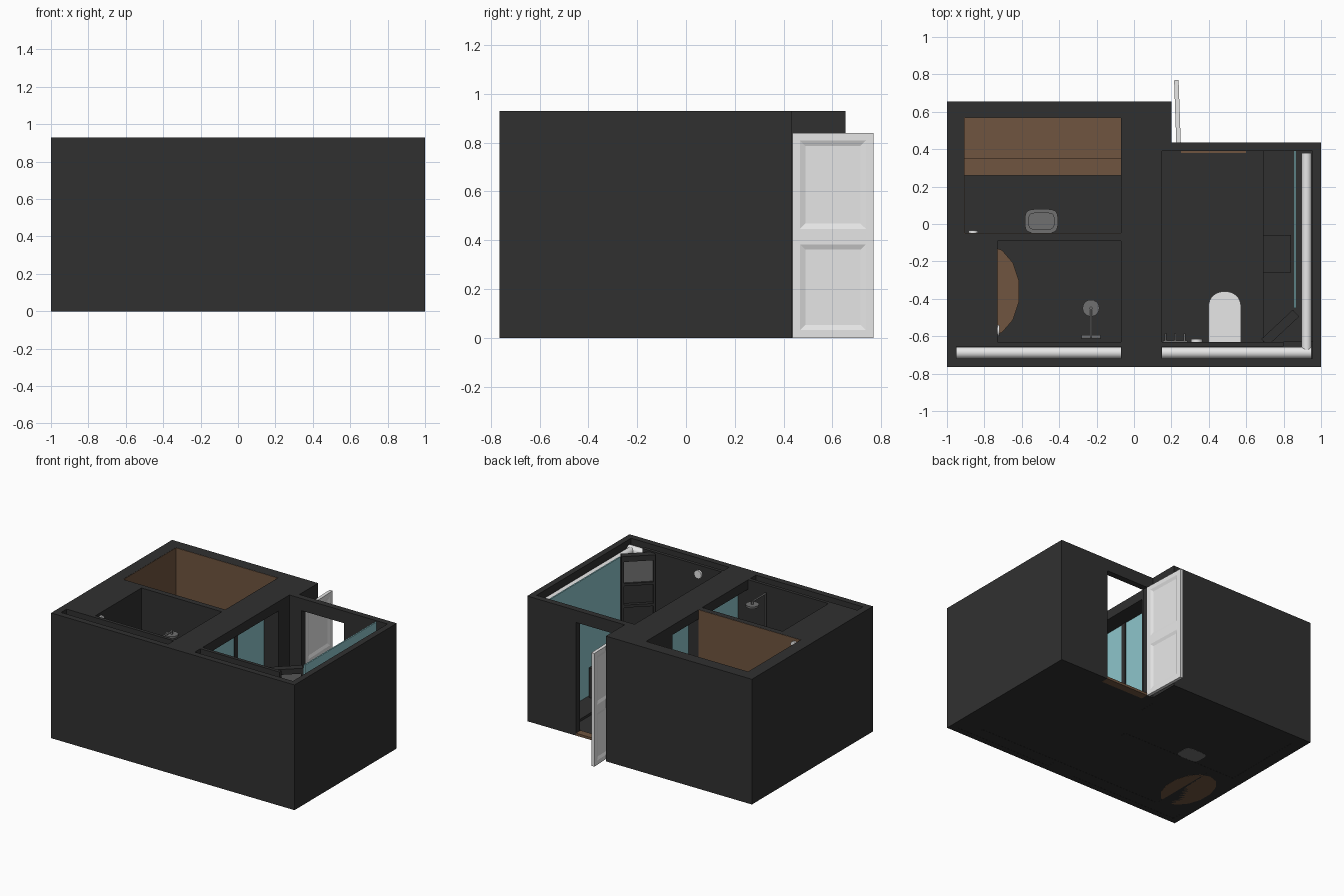
import bpy, bmesh, math
from mathutils import Matrix, Vector

cube = bpy.data.objects.get("Cube")
if cube:
    bpy.data.objects.remove(cube, do_unlink=True)


def material(name, r, g, b):
    m = bpy.data.materials.new(name)
    m.use_nodes = True
    m.diffuse_color = (r, g, b, 1)
    m.node_tree.nodes["Principled BSDF"].inputs["Base Color"].default_value = (r, g, b, 1)
    return m


DARK = material("charcoal", 0.03, 0.03, 0.03)
WOOD = material("brown wood", 0.16, 0.09, 0.05)
GLASS = material("teal glass", 0.27, 0.56, 0.6)
GREY = material("grey metal", 0.16, 0.16, 0.16)
WHITE = material("white", 0.8, 0.8, 0.8)


def finish(name, bm, mat, smooth=False):
    bmesh.ops.recalc_face_normals(bm, faces=bm.faces)
    me = bpy.data.meshes.new(name)
    bm.to_mesh(me)
    bm.free()
    me.materials.append(mat)
    ob = bpy.data.objects.new(name, me)
    bpy.context.collection.objects.link(ob)
    if smooth:
        bpy.context.view_layer.objects.active = ob
        ob.select_set(True)
        bpy.ops.object.shade_smooth_by_angle(angle=math.radians(40))
        ob.select_set(False)
    return ob


def add_box(bm, x, y, z):
    lo, hi = Vector((x[0], y[0], z[0])), Vector((x[1], y[1], z[1]))
    mat = Matrix.Translation((lo + hi) / 2) @ Matrix.Diagonal((*(hi - lo), 1))
    return bmesh.ops.create_cube(bm, size=1, matrix=mat)["verts"]


def boxes(name, mat, *parts):
    bm = bmesh.new()
    for part in parts:
        add_box(bm, *part)
    return finish(name, bm, mat)


def rod(name, mat, a, b, radius, sides=20):
    a, b = Vector(a), Vector(b)
    turn = (b - a).to_track_quat("Z", "Y").to_matrix().to_4x4()
    bm = bmesh.new()
    bmesh.ops.create_cone(bm, cap_ends=True, segments=sides, radius1=radius, radius2=radius,
                          depth=(b - a).length, matrix=Matrix.Translation((a + b) / 2) @ turn)
    return finish(name, bm, mat, True)


def prism(name, mat, points, z0, z1, smooth=False):
    bm = bmesh.new()
    face = bm.faces.new([bm.verts.new((x, y, z0)) for x, y in points])
    top = bmesh.ops.extrude_face_region(bm, geom=[face])["geom"]
    bmesh.ops.translate(bm, vec=(0, 0, z1 - z0), verts=[v for v in top if isinstance(v, bmesh.types.BMVert)])
    return finish(name, bm, mat, smooth)


def oval(cx, cy, rx, ry, sides, power=1.0):
    pts = []
    for i in range(sides):
        c, s = (f(math.tau * (i + 0.5) / sides) for f in (math.cos, math.sin))
        pts.append((cx + rx * math.copysign(abs(c) ** power, c), cy + ry * math.copysign(abs(s) ** power, s)))
    return pts


H = 0.93
LINTEL = 0.86
FULL = (0, H)

# Floor, open under the door sill
floor = (0.001, 0.012)
boxes("floor", DARK,
      ((-1, 0.2), (-0.765, 0.655), floor),
      ((0.2, 1), (-0.765, 0.39), floor),
      ((0.6, 1), (0.39, 0.435), floor))
boxes("door_sill", WOOD, ((0.25, 0.6), (0.38, 0.435), (0, 0.018)))

# Outside walls with the entrance opening
boxes("outer_walls", DARK,
      ((-1, 1), (-0.765, -0.72), FULL),
      ((-1, -0.95), (-0.72, -0.655), FULL),
      ((-1, -0.73), (-0.655, -0.05), FULL),
      ((-1, -0.91), (-0.05, 0.655), FULL),
      ((-0.91, -0.07), (0.57, 0.655), FULL),
      ((0.955, 1), (-0.72, 0.435), FULL),
      ((0.2, 0.25), (0.39, 0.435), FULL),
      ((0.6, 0.955), (0.39, 0.435), FULL),
      ((0.25, 0.6), (0.39, 0.435), (0.84, H)))

# Inside walls and the beam over the glass fronts
boxes("inner_walls", DARK,
      ((-0.73, -0.07), (-0.655, -0.63), FULL),
      ((0.15, 0.8), (-0.655, -0.63), FULL),
      ((-0.07, 0.15), (-0.72, -0.63), FULL),
      ((-0.07, 0.15), (-0.63, 0.26), (LINTEL, H)),
      ((-0.07, 0.15), (0.26, 0.655), FULL),
      ((0.15, 0.2), (0.39, 0.655), FULL),
      ((-0.73, -0.07), (-0.09, -0.05), FULL),
      ((-0.07, 0.035), (-0.09, -0.05), (0, LINTEL)))
boxes("glass_fronts", GLASS,
      ((0.015, 0.03), (-0.63, -0.09), (0.012, LINTEL)),
      ((0.015, 0.03), (-0.05, 0.26), (0.012, LINTEL)))

# Sauna lining and stepped benches
boxes("sauna_lining", WOOD,
      ((-0.91, -0.907), (-0.05, 0.57), (0.012, 0.929)),
      ((-0.91, -0.07), (0.567, 0.57), (0.012, 0.929)),
      ((-0.91, -0.07), (-0.05, -0.047), (0.012, 0.929)))
boxes("sauna_benches", WOOD,
      ((-0.907, -0.07), (0.35, 0.567), (0.34, 0.38)),
      ((-0.907, -0.07), (0.26, 0.37), (0.16, 0.2)),
      ((-0.907, -0.07), (0.37, 0.385), (0.012, 0.34)),
      ((-0.907, -0.07), (0.28, 0.295), (0.012, 0.16)))
prism("sauna_heater", GREY, oval(-0.495, 0.015, 0.088, 0.065, 20, 0.5), 0, 0.27, True)
prism("heater_stones", GREY, oval(-0.495, 0.015, 0.07, 0.047, 20, 0.5), 0.27, 0.285, True)

# Steam room seat, oval and partly inside the wall
prism("steam_seat_base", WOOD, oval(-0.78, -0.36, 0.155, 0.23, 14), 0, 0.17)
prism("steam_seat_top", WOOD, oval(-0.78, -0.36, 0.17, 0.245, 14), 0.17, 0.19)

# Steam room shower
rod("shower_head", GREY, (-0.23, -0.45, 0.845), (-0.23, -0.45, 0.86), 0.045)
rod("shower_neck", GREY, (-0.23, -0.45, 0.86), (-0.23, -0.45, 0.885), 0.008)
rod("shower_arm", GREY, (-0.23, -0.45, 0.88), (-0.23, -0.61, 0.88), 0.006)
rod("shower_riser", GREY, (-0.23, -0.605, 0.42), (-0.23, -0.605, 0.885), 0.006)
rod("shower_mixer", GREY, (-0.28, -0.605, 0.42), (-0.18, -0.605, 0.42), 0.011)

# White pipes in the wall channels
PIPE_Z, PIPE_R = 0.865, 0.031
rod("front_right_pipe", WHITE, (-0.95, -0.688, PIPE_Z), (-0.07, -0.688, PIPE_Z), PIPE_R)
rod("front_left_pipe", WHITE, (0.15, -0.688, PIPE_Z), (0.95, -0.688, PIPE_Z), PIPE_R)
rod("side_pipe", WHITE, (0.923, -0.68, PIPE_Z), (0.923, 0.38, PIPE_Z), 0.027)

# Small round wall lamps
rod("bathroom_lamp", WHITE, (0.335, -0.63, 0.865), (0.335, -0.615, 0.865), 0.03)
rod("steam_lamp", WHITE, (-0.73, -0.57, 0.88), (-0.72, -0.57, 0.88), 0.03)
rod("sauna_lamp", WHITE, (-0.86, -0.047, 0.885), (-0.86, -0.035, 0.885), 0.025)

# Bathroom: shower platform, seat, screen and hooks
boxes("shower_platform", DARK, ((0.69, 0.955), (-0.63, 0.39), (0.012, 0.03)))
boxes("shower_seat", DARK, ((0.69, 0.84), (-0.26, -0.06), (0.03, 0.25)))
boxes("shower_screen", GLASS, ((0.855, 0.865), (-0.45, 0.39), (0.03, 0.92)))
for i in range(3):
    x = 0.17 + i * 0.05
    rod("wall_hook", GREY, (x, -0.63, 0.5), (x, -0.585, 0.5), 0.006, 10)
boxes("hook_rail", GREY, ((0.155, 0.285), (-0.63, -0.622), (0.49, 0.51)))

# Wall hung toilet with rounded front
arc = [(0.485 + 0.087 * math.cos(a), -0.45 + 0.09 * math.sin(a) ** 0.8)
       for a in (math.pi * i / 16 + 1e-4 for i in range(16))]
outline = [(0.398, -0.63), (0.572, -0.63)] + arc + [(0.398, -0.45)]
prism("toilet_lid", WHITE, outline, 0.165, 0.185, True)
bowl = [(0.485 + (x - 0.485) * 0.9, -0.63 + (y + 0.63) * 0.93) for x, y in outline]
prism("toilet_bowl", WHITE, bowl, 0.06, 0.165, True)

# Diagonal corner cabinet: frame, grey panel and two box shelves
cabinet = [
    boxes("cabinet_frame", DARK,
          ((-0.115, 0.115), (-0.025, 0.025), (0.88, 0.92)),
          ((-0.115, -0.1), (-0.025, 0.025), (0.03, 0.88)),
          ((0.1, 0.115), (-0.025, 0.025), (0.03, 0.88)),
          ((-0.1, 0.1), (-0.02, 0.0), (0.03, 0.72)),
          *[((-0.1, 0.1), (-0.02, 0.025), (z, z + 0.02)) for z in (0.38, 0.54, 0.7)]),
    boxes("cabinet_panel", GREY, ((-0.1, 0.1), (-0.012, 0.012), (0.72, 0.88)))]
for ob in cabinet:
    ob.location = (0.782, -0.555, 0)
    ob.rotation_euler.z = math.radians(43)

# Open entrance door with two recessed panels on each side
bm = bmesh.new()
add_box(bm, (-0.012, 0.012), (0, 0.333), (0, 0.84))
bmesh.ops.bisect_plane(bm, geom=bm.verts[:] + bm.edges[:] + bm.faces[:],
                       plane_co=(0, 0, 0.415), plane_no=(0, 0, 1))
bm.normal_update()
sides = [f for f in bm.faces if abs(f.normal.x) > 0.9]
bmesh.ops.inset_individual(bm, faces=sides, thickness=0.045)
bmesh.ops.inset_individual(bm, faces=sides, thickness=0.03, depth=-0.008)
door = finish("entrance_door", bm, WHITE)
door.location = (0.238, 0.436, 0)
door.rotation_euler.z = math.radians(2)
